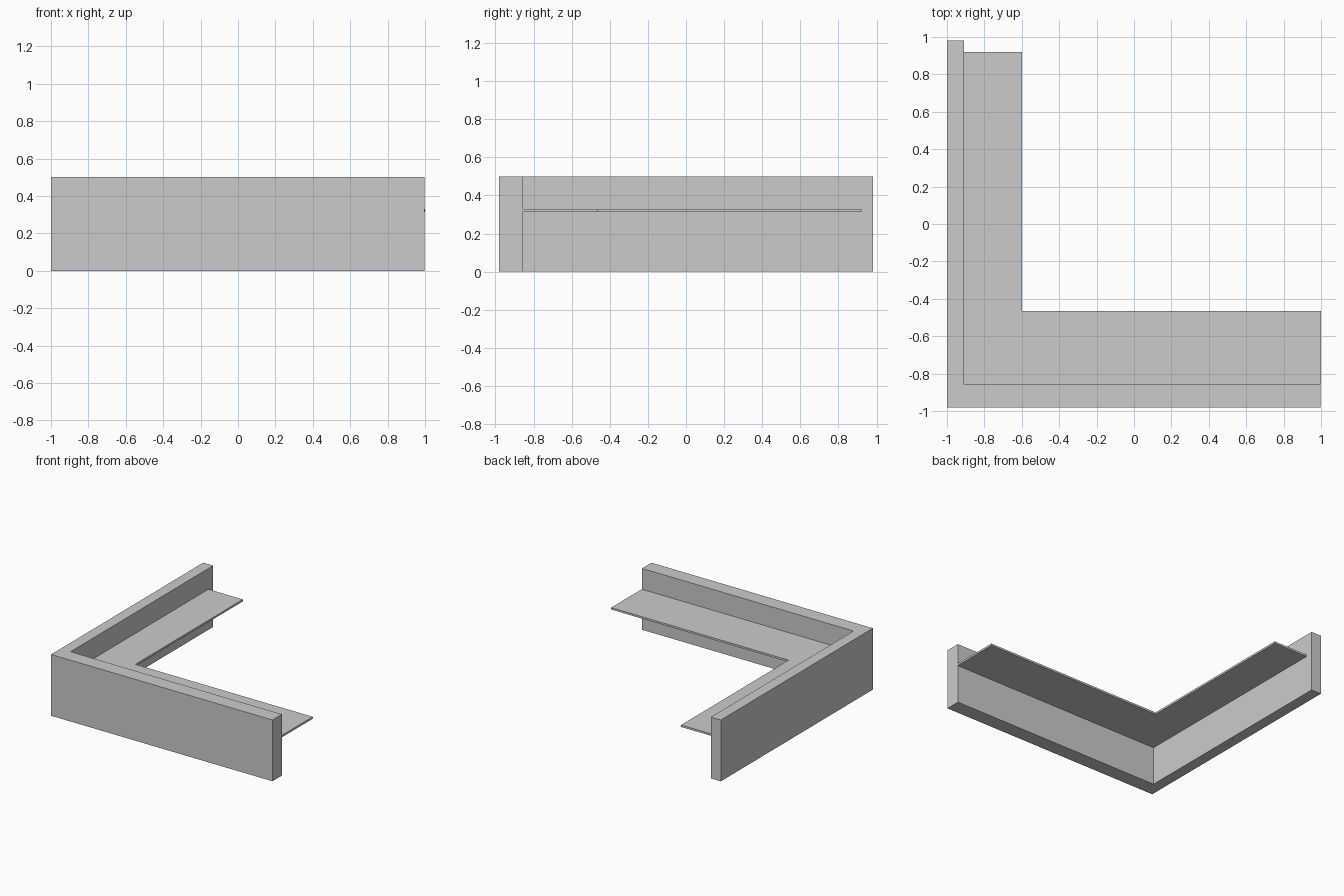
import bpy
import bmesh

if "Cube" in bpy.data.objects:
    bpy.data.objects.remove(bpy.data.objects["Cube"])


def l_prism(name, outline, z0, z1):
    """Extrude a flat L-shaped outline from z0 up to z1."""
    bm = bmesh.new()
    face = bm.faces.new([bm.verts.new((x, y, z0)) for x, y in outline])
    result = bmesh.ops.extrude_face_region(bm, geom=[face])
    top = [v for v in result["geom"] if isinstance(v, bmesh.types.BMVert)]
    bmesh.ops.translate(bm, verts=top, vec=(0, 0, z1 - z0))
    bmesh.ops.recalc_face_normals(bm, faces=bm.faces)
    mesh = bpy.data.meshes.new(name)
    bm.to_mesh(mesh)
    bm.free()
    obj = bpy.data.objects.new(name, mesh)
    bpy.context.collection.objects.link(obj)
    return obj


def l_outline(x0, x_in, x1, y0, y_in, y1):
    """L with its corner at (x0, y0), arms along +x and +y."""
    return [(x0, y0), (x1, y0), (x1, y_in), (x_in, y_in), (x_in, y1), (x0, y1)]


# Upright corner wall
l_prism("corner_wall", l_outline(-1.0, -0.91, 0.997, -0.98, -0.858, 0.98), 0.0, 0.5)

# Thin shelf running along the inside of both walls
l_prism("corner_shelf", l_outline(-0.91, -0.60, 1.0, -0.858, -0.465, 0.92), 0.314, 0.33)
